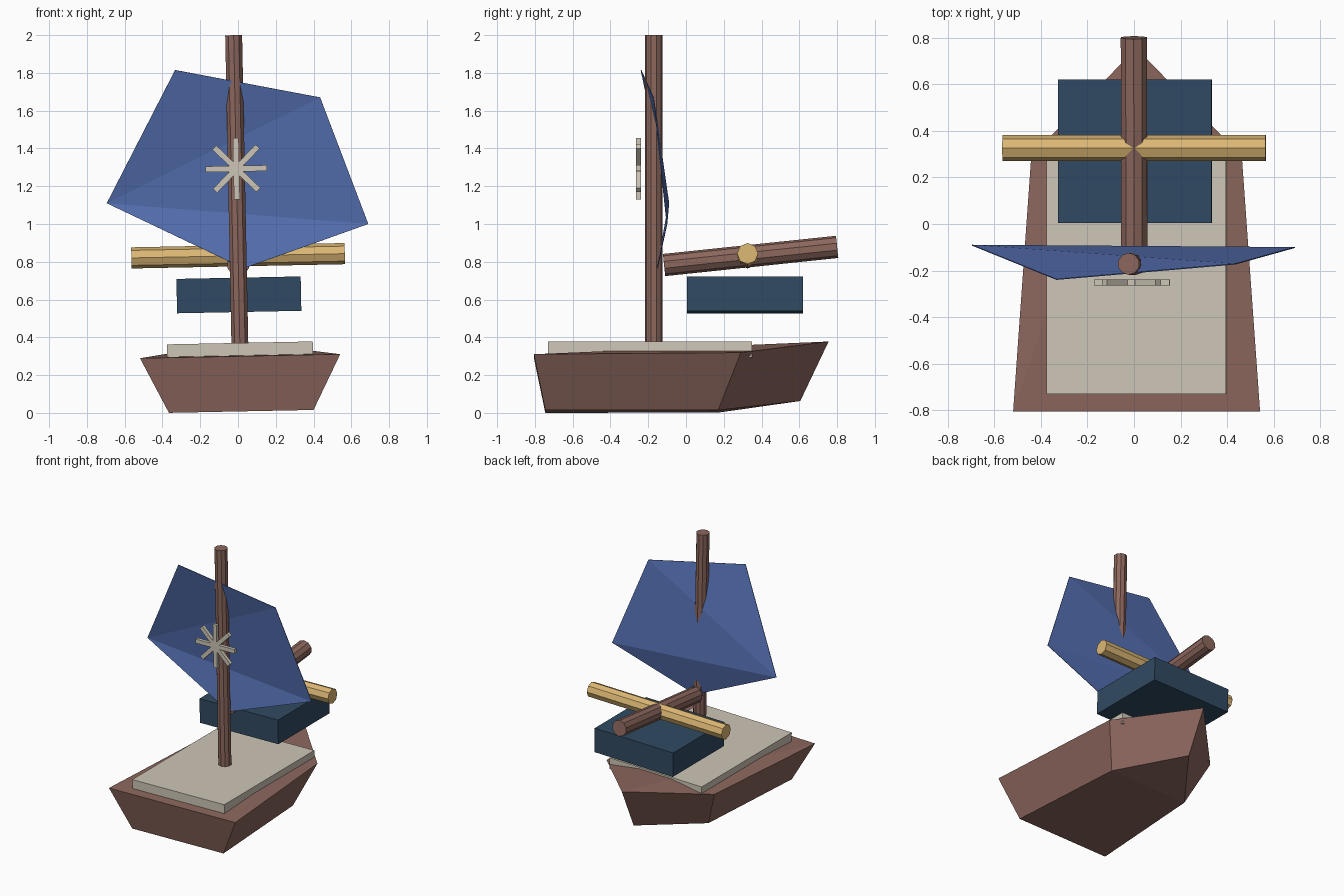
import bpy, bmesh, math
from mathutils import Matrix, Vector

if "Cube" in bpy.data.objects:
    bpy.data.objects.remove(bpy.data.objects["Cube"])

# The whole boat leans slightly to its left
LEAN = Matrix.Translation((0.017, 0, 0.008)) @ Matrix.Rotation(math.radians(-1.15), 4, 'Y')


def mat(name, hexcol):
    lin = []
    for i in (0, 2, 4):
        c = int(hexcol[i:i + 2], 16) / 255
        lin.append(c / 12.92 if c <= 0.04045 else ((c + 0.055) / 1.055) ** 2.4)
    m = bpy.data.materials.new(name)
    m.diffuse_color = (*lin, 1)
    m.use_nodes = True
    m.node_tree.nodes["Principled BSDF"].inputs["Base Color"].default_value = m.diffuse_color
    return m


BROWN = mat("brown wood", "8c675d")
CREAM = mat("cream", "cec6b7")
NAVY = mat("navy", "304a62")
BLUE = mat("sail blue", "546fb1")
GOLD = mat("gold", "dcb774")


def finish(name, bm, material, matrix=LEAN):
    bmesh.ops.recalc_face_normals(bm, faces=bm.faces)
    bm.transform(matrix)
    me = bpy.data.meshes.new(name)
    bm.to_mesh(me)
    bm.free()
    me.materials.append(material)
    ob = bpy.data.objects.new(name, me)
    bpy.context.collection.objects.link(ob)
    return ob


def box(name, center, size, material):
    bm = bmesh.new()
    bmesh.ops.create_cube(bm, size=1, matrix=Matrix.Translation(center) @ Matrix.Diagonal((*size, 1)))
    return finish(name, bm, material)


def rod(name, a, b, radius, material, sides=8):
    a, b = Vector(a), Vector(b)
    d = b - a
    m = Matrix.Translation((a + b) / 2) @ d.to_track_quat('Z', 'Y').to_matrix().to_4x4()
    bm = bmesh.new()
    bmesh.ops.create_cone(bm, cap_ends=True, segments=sides, radius1=radius, radius2=radius,
                          depth=d.length, matrix=m)
    return finish(name, bm, material)


# Hull: five-sided bottom and wider five-sided rim, pointed at the bow
bm = bmesh.new()
bottom = [(-0.383, -0.745, 0), (0.383, -0.745, 0), (0.325, 0.17, 0), (0, 0.605, 0.055), (-0.325, 0.17, 0)]
rim = [(-0.53, -0.805, 0.292), (0.53, -0.805, 0.292), (0.452, 0.29, 0.302), (0, 0.755, 0.37), (-0.452, 0.29, 0.302)]
lo = [bm.verts.new(p) for p in bottom]
hi = [bm.verts.new(p) for p in rim]
for i in range(5):
    j = (i + 1) % 5
    bm.faces.new((lo[i], lo[j], hi[j], hi[i]))
bm.faces.new((lo[0], lo[1], lo[2], lo[4]))
bm.faces.new((lo[4], lo[2], lo[3]))
for tri in ((0, 1, 3), (1, 2, 3), (0, 3, 4)):
    bm.faces.new([hi[k] for k in tri])
finish("hull", bm, BROWN)

# Deck plate and floating block
box("deck", (0, -0.19, 0.32), (0.772, 1.08, 0.085), CREAM)
box("cabin_block", (0, 0.312, 0.617), (0.658, 0.615, 0.182), NAVY)

# Mast and the two crossed poles
rod("mast", (0, -0.171, 0.33), (0, -0.171, 1.992), 0.047, BROWN, 10)
rod("long_pole", (0, -0.116, 0.775), (0, 0.80, 0.871), 0.059, BROWN, 10)
rod("cross_pole", (-0.565, 0.326, 0.824), (0.565, 0.326, 0.824), 0.056, GOLD, 8)

# Sail: bent five-sided sheet pierced by the mast
bm = bmesh.new()
sail = [bm.verts.new(p) for p in ((-0.695, -0.091, 1.11), (0.03, -0.152, 0.765), (0.69, -0.101, 1.0),
                                  (0.435, -0.172, 1.67), (-0.333, -0.238, 1.815))]
for k in (1, 2, 3):
    bm.faces.new((sail[0], sail[k], sail[k + 1]))
sheet = finish("sail", bm, BLUE, Matrix.Identity(4))
thick = sheet.modifiers.new("thickness", 'SOLIDIFY')
thick.thickness = 0.004
thick.offset = 0

# Star emblem: four crossed bars in front of the sail
bm = bmesh.new()
for k in range(4):
    bmesh.ops.create_cube(bm, size=1, matrix=Matrix.Translation((0, -0.251, 1.285))
                          @ Matrix.Rotation(k * math.pi / 4, 4, 'Y')
                          @ Matrix.Diagonal((0.325, 0.025, 0.031, 1)))
finish("star_emblem", bm, CREAM)
